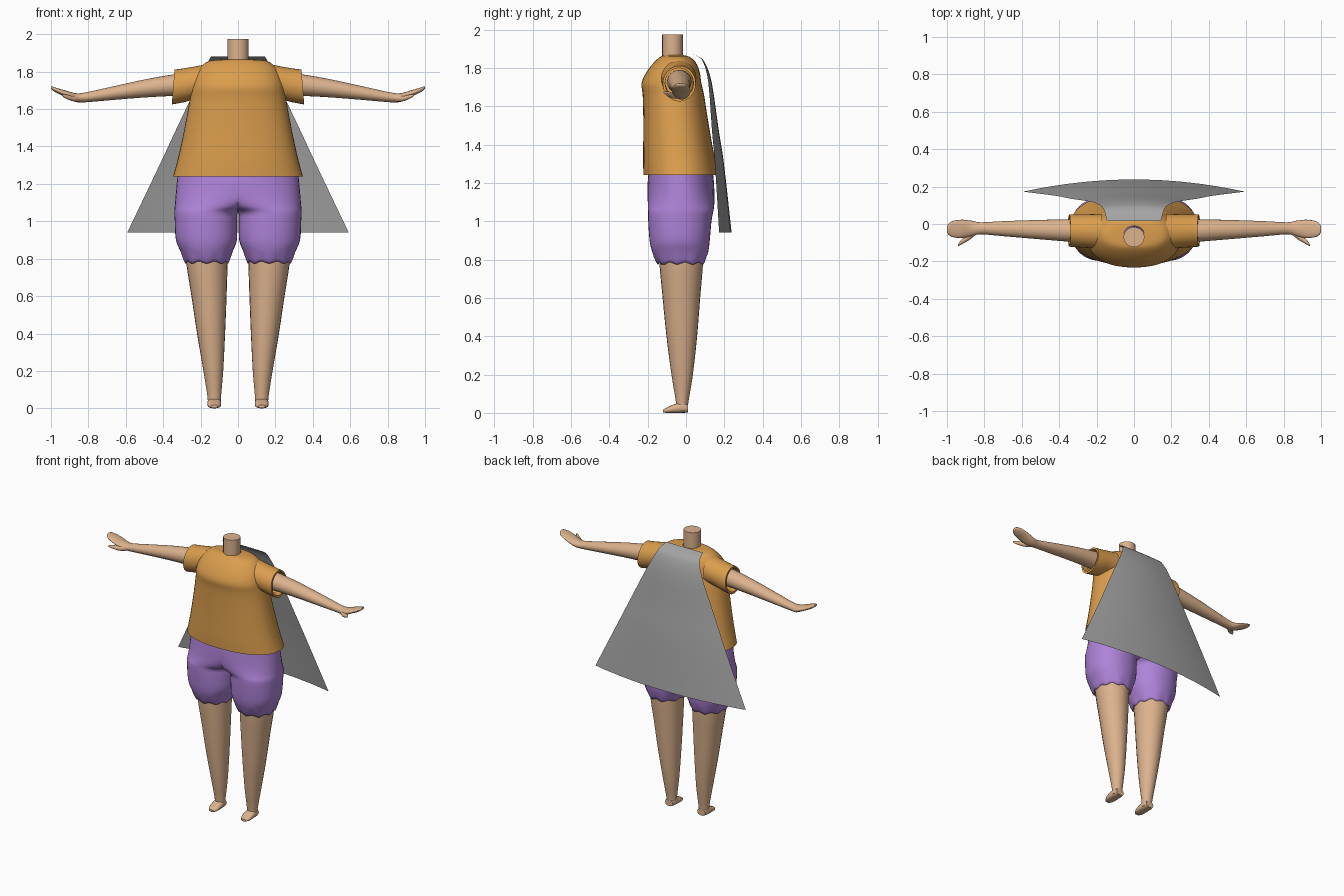
import bpy, bmesh, math


def material(name, rgb):
    m = bpy.data.materials.new(name)
    m.diffuse_color = (*rgb, 1)
    return m


SKIN = material("skin", (0.72, 0.45, 0.27))
ORANGE = material("orange cloth", (0.71, 0.34, 0.075))
PURPLE = material("purple cloth", (0.43, 0.23, 0.70))
GREY = material("grey cloth", (0.37, 0.37, 0.37))


def spline(rows, steps):
    """Catmull-Rom interpolation between rows of numbers."""
    out = []
    for i in range(len(rows) - 1):
        p0, p1, p2 = rows[max(i - 1, 0)], rows[i], rows[i + 1]
        p3 = rows[min(i + 2, len(rows) - 1)]
        for s in range(steps):
            t = s / steps
            out.append([0.5 * (2 * b + (c - a) * t + (2 * a - 5 * b + 4 * c - d) * t * t
                               + (3 * b - a - 3 * c + d) * t ** 3)
                        for a, b, c, d in zip(p0, p1, p2, p3)])
    return out + [list(rows[-1])]


def loft(bm, rows, axis="z", side=1, n=32, power=2.0, steps=3, caps=(False, False), clamp=False):
    """Rings (x, y, z, radius a, radius b) across the given axis; side mirrors in x."""
    rings = []
    for x, y, z, ra, rb in spline(rows, steps):
        ring = []
        for k in range(n):
            t = 2 * math.pi * k / n
            c, s = math.cos(t), math.sin(t)
            a = ra * math.copysign(abs(c) ** (2 / power), c)
            b = rb * math.copysign(abs(s) ** (2 / power), s)
            p = {"z": (x + a, y + b, z), "x": (x, y + a, z + b), "y": (x + a, y, z + b)}[axis]
            px = max(p[0], 0) if clamp else p[0]
            ring.append(bm.verts.new((px * side, p[1], p[2])))
        rings.append(ring)
    for r, q in zip(rings, rings[1:]):
        for k in range(n):
            f = (r[k], r[(k + 1) % n], q[(k + 1) % n], q[k])
            if clamp and all(abs(v.co.x) < 1e-5 for v in f):
                continue  # open the middle between the two halves
            bm.faces.new(f)
    if caps[0]:
        bm.faces.new(rings[0])
    if caps[1]:
        bm.faces.new(rings[-1])


def finish(bm, name, mat, angle=50):
    bmesh.ops.remove_doubles(bm, verts=bm.verts, dist=0.0003)
    loose = [v for v in bm.verts if not v.link_faces]
    bmesh.ops.delete(bm, geom=loose, context="VERTS")
    bmesh.ops.recalc_face_normals(bm, faces=bm.faces)
    me = bpy.data.meshes.new(name)
    bm.to_mesh(me)
    bm.free()
    me.materials.append(mat)
    for p in me.polygons:
        p.use_smooth = True
    me.set_sharp_from_angle(angle=math.radians(angle))
    ob = bpy.data.objects.new(name, me)
    bpy.context.collection.objects.link(ob)
    return ob


# Neck
bm = bmesh.new()
loft(bm, [(0, -.07, 1.82, .056, .054), (0, -.07, 1.975, .056, .054)], n=24, caps=(False, True))
finish(bm, "neck", SKIN)

for side, label in ((-1, "right"), (1, "left")):
    # Arm with flat, raised hand and thumb
    bm = bmesh.new()
    loft(bm, [(.26, -.035, 1.728, .064, .062), (.34, -.035, 1.728, .060, .058),
              (.50, -.030, 1.710, .052, .048), (.70, -.025, 1.680, .040, .034),
              (.82, -.023, 1.662, .032, .026), (.87, -.024, 1.662, .042, .023),
              (.92, -.026, 1.681, .049, .018), (.97, -.027, 1.700, .043, .013),
              (.993, -.027, 1.711, .028, .010), (1.0, -.027, 1.714, .012, .006)],
         "x", side, n=24, caps=(False, True))
    loft(bm, [(.84, -.035, 1.655, .018, .016), (.88, -.068, 1.655, .017, .014),
              (.92, -.095, 1.667, .013, .011), (.94, -.113, 1.674, .005, .005)],
         "x", side, n=12, caps=(True, True))
    finish(bm, label + "_arm", SKIN)

    # Leg with small foot
    bm = bmesh.new()
    loft(bm, [(.166, -.025, .90, .116, .118), (.166, -.025, .78, .111, .114),
              (.155, -.024, .60, .094, .098), (.144, -.022, .40, .075, .080),
              (.132, -.020, .20, .053, .056), (.127, -.020, .06, .036, .033),
              (.127, -.021, .012, .035, .030)], "z", side, n=24, caps=(False, True))
    loft(bm, [(.127, .010, .024, .030, .022), (.127, -.02, .028, .036, .028),
              (.127, -.06, .023, .037, .023), (.127, -.095, .015, .033, .015),
              (.127, -.12, .010, .018, .008)], "y", side, n=16, power=2.6, caps=(True, True))
    finish(bm, label + "_leg", SKIN)

# Puffy shorts: two halves joined on the centre line
bm = bmesh.new()
for side in (-1, 1):
    loft(bm, [(.167, -.025, .795, .108, .114), (.167, -.026, .780, .116, .122),
              (.168, -.030, .84, .140, .146), (.169, -.033, .90, .163, .157),
              (.171, -.032, 1.00, .167, .165), (.168, -.028, 1.05, .172, .170),
              (.120, -.026, 1.08, .218, .173), (.050, -.026, 1.13, .284, .174),
              (0, -.027, 1.20, .328, .173), (0, -.028, 1.28, .320, .165)],
         "z", side, n=40, power=2.15, clamp=True)
for v in bm.verts:  # gathered, slightly wavy hems
    if v.co.z < .83:
        a = math.atan2(v.co.y + .025, abs(v.co.x) - .167)
        v.co.z += .007 * math.sin(9 * a)
finish(bm, "shorts", PURPLE, 70)

# Shirt: flared torso and short sleeves
bm = bmesh.new()
loft(bm, [(0, -.028, 1.24, .347, .194), (0, -.036, 1.32, .325, .188),
          (0, -.045, 1.42, .302, .178), (0, -.056, 1.55, .276, .167),
          (0, -.066, 1.66, .256, .160), (0, -.076, 1.72, .246, .156),
          (0, -.067, 1.78, .228, .138), (0, -.058, 1.83, .194, .108),
          (0, -.058, 1.858, .150, .076), (0, -.065, 1.866, .055, .054)],
     n=48, power=2.25)
for side in (-1, 1):
    loft(bm, [(.17, -.040, 1.748, .094, .092), (.24, -.038, 1.738, .090, .088),
              (.30, -.036, 1.724, .088, .092), (.340, -.035, 1.718, .086, .093)],
         "x", side)
    # turned-in cuff
    loft(bm, [(.340, -.035, 1.718, .086, .093), (.340, -.035, 1.720, .074, .079),
              (.30, -.035, 1.724, .072, .076)], "x", side, steps=1)
for v in bm.verts:  # sleeve opening leans inwards at the bottom
    if abs(v.co.x) > .29 and v.co.z > 1.6:
        v.co.x += math.copysign(.08 * (v.co.z - 1.80), v.co.x)
finish(bm, "shirt", ORANGE)

# Cape: thin flared sheet; rows are centre y, z, half width, edge drop
rows = spline([(.016, 1.88, .145, 0), (.065, 1.86, .156, .003), (.100, 1.825, .172, .008),
               (.135, 1.72, .222, .018), (.170, 1.48, .336, .035),
               (.198, 1.30, .420, .047), (.238, .94, .592, .065)], 3)
bm = bmesh.new()
N = 16
grid = [[bm.verts.new((w * u, y - d * u * u, z)) for u in [2 * k / N - 1 for k in range(N + 1)]]
        for y, z, w, d in rows]
for r, q in zip(grid, grid[1:]):
    for k in range(N):
        bm.faces.new((r[k], q[k], q[k + 1], r[k + 1]))
finish(bm, "cape", GREY)
